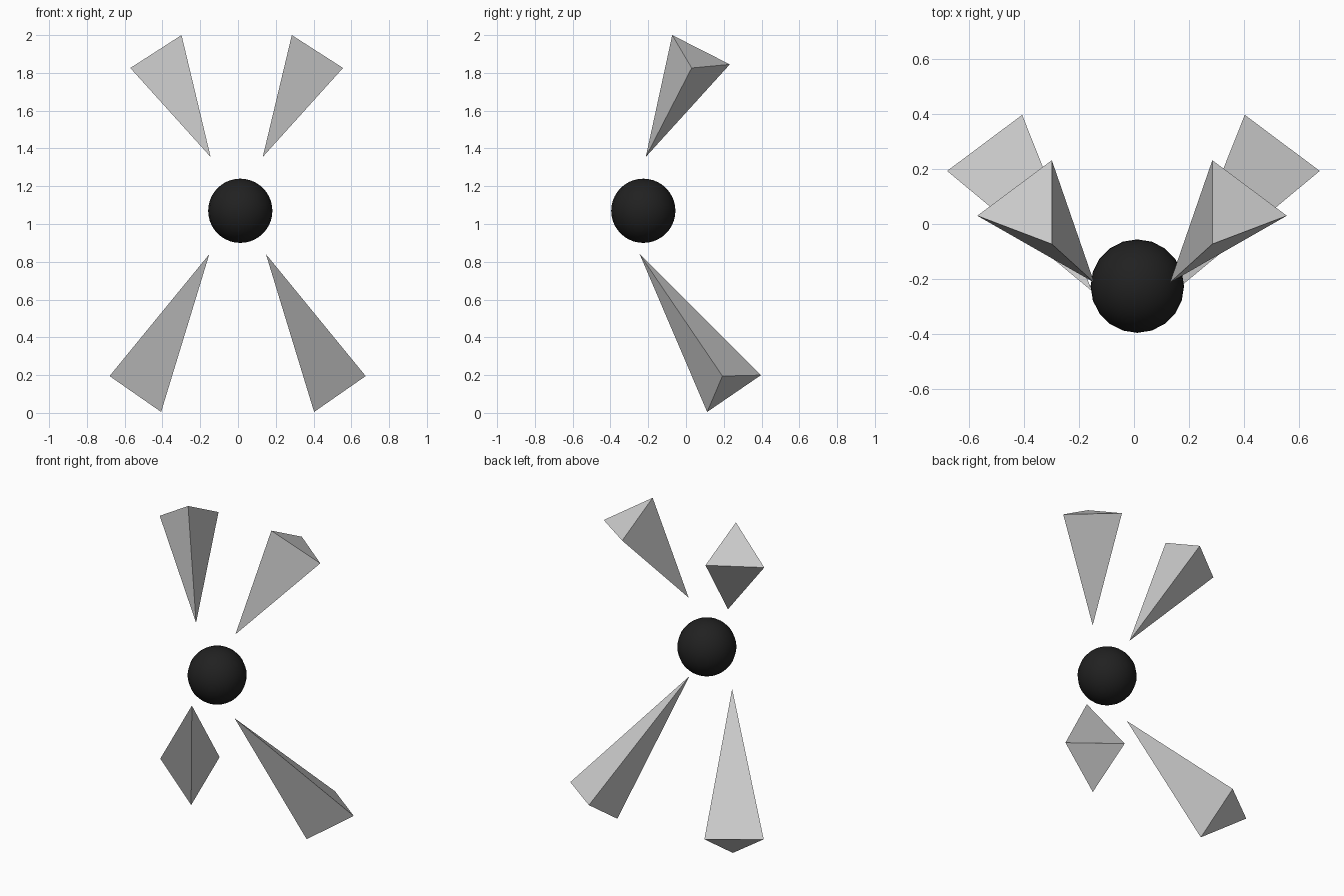
import bpy, bmesh

if "Cube" in bpy.data.objects:
    bpy.data.objects.remove(bpy.data.objects["Cube"])


def spike(name, tip, base, side, mid_x):
    """Three-sided pyramid; side = 1 or -1 mirrors it about x = mid_x."""
    bm = bmesh.new()
    verts = [bm.verts.new((mid_x + side * x, y, z)) for x, y, z in [tip] + base]
    t, a, b, c = verts
    for face in ((t, a, b), (t, b, c), (t, c, a), (a, c, b)):
        bm.faces.new(face)
    bmesh.ops.recalc_face_normals(bm, faces=bm.faces)
    mesh = bpy.data.meshes.new(name)
    bm.to_mesh(mesh)
    bm.free()
    obj = bpy.data.objects.new(name, mesh)
    bpy.context.collection.objects.link(obj)


# Four spikes pointing at the core
for side, label in ((1, "right"), (-1, "left")):
    spike(f"upper_spike_{label}", (0.138, -0.213, 1.355),
          [(0.292, -0.073, 2.0), (0.563, 0.03, 1.826), (0.292, 0.232, 1.845)],
          side, -0.007)
    spike(f"lower_spike_{label}", (0.15, -0.245, 0.84),
          [(0.405, 0.112, 0.005), (0.678, 0.193, 0.195), (0.405, 0.397, 0.2)],
          side, -0.002)

# Dark core ball
bpy.ops.mesh.primitive_uv_sphere_add(segments=20, ring_count=20, radius=0.17,
                                     location=(0.012, -0.226, 1.07))
core = bpy.context.object
core.name = "core_ball"
bpy.ops.object.shade_smooth()
black = bpy.data.materials.new("black")
black.diffuse_color = (0.015, 0.015, 0.015, 1)
black.use_nodes = True
black.node_tree.nodes["Principled BSDF"].inputs["Base Color"].default_value = black.diffuse_color
core.data.materials.append(black)
